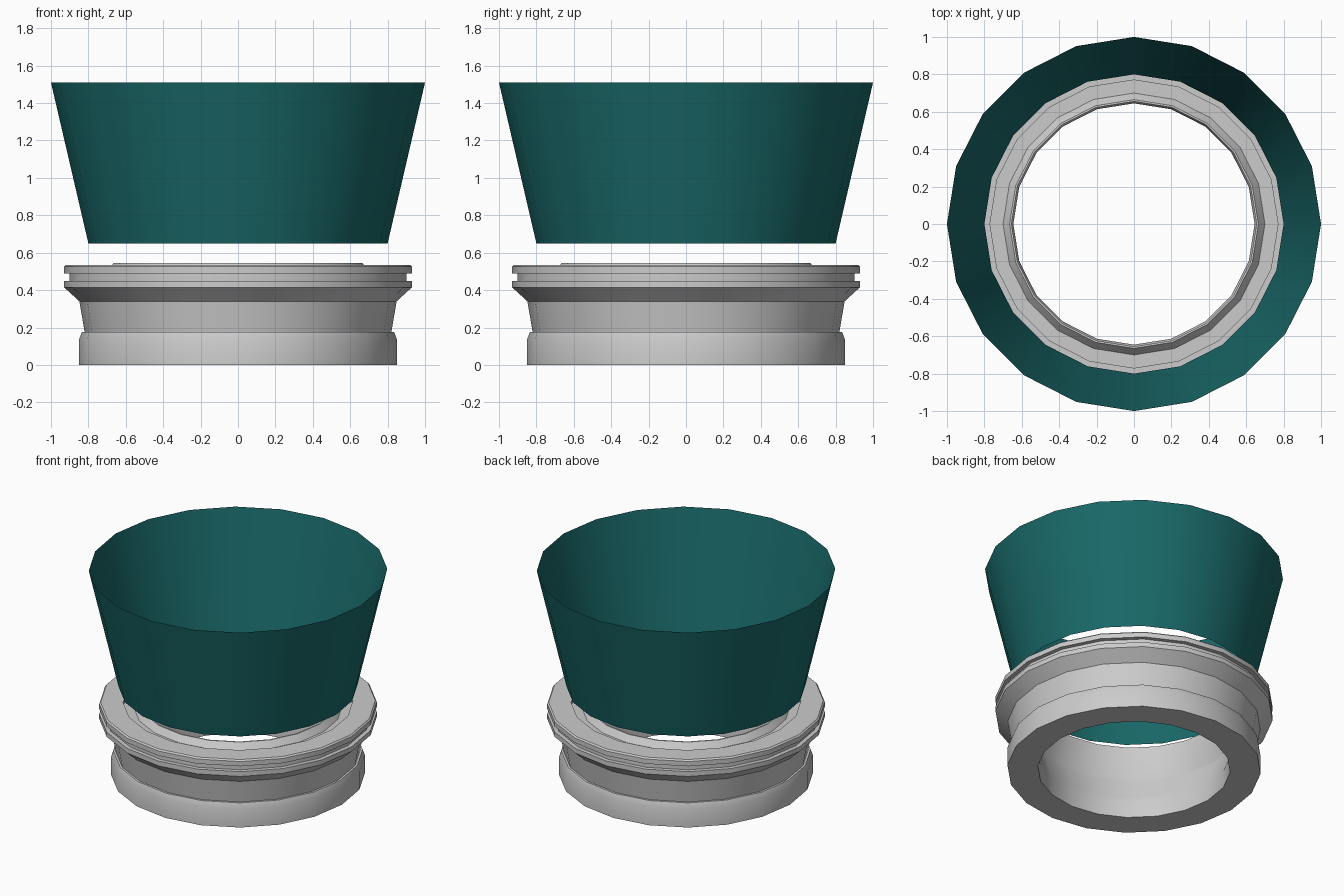
import bpy, bmesh, math

if "Cube" in bpy.data.objects:
    bpy.data.objects.remove(bpy.data.objects["Cube"])

SIDES = 20


def lathe(name, profile, closed):
    """Spin a (radius, height) profile around z."""
    bm = bmesh.new()
    rings = []
    for r, z in profile:
        rings.append([bm.verts.new((r * math.cos(2 * math.pi * i / SIDES),
                                    r * math.sin(2 * math.pi * i / SIDES), z))
                      for i in range(SIDES)])
    pairs = list(zip(rings, rings[1:]))
    if closed:
        pairs.append((rings[-1], rings[0]))
    for a, b in pairs:
        for i in range(SIDES):
            j = (i + 1) % SIDES
            bm.faces.new((a[i], a[j], b[j], b[i]))
    me = bpy.data.meshes.new(name)
    bm.to_mesh(me)
    bm.free()
    ob = bpy.data.objects.new(name, me)
    bpy.context.collection.objects.link(ob)
    bpy.ops.object.select_all(action='DESELECT')
    ob.select_set(True)
    bpy.context.view_layer.objects.active = ob
    bpy.ops.object.shade_smooth_by_angle(angle=math.radians(25))
    return ob


# Hollow base ring: outer wall upwards, grooved rim, then inner wall down
lathe("base_ring", [
    (0.85, 0.0), (0.85, 0.135), (0.835, 0.175), (0.82, 0.175),
    (0.848, 0.34), (0.93, 0.415), (0.93, 0.45), (0.90, 0.45),
    (0.90, 0.49), (0.93, 0.49), (0.93, 0.525), (0.92, 0.535),
    (0.77, 0.535), (0.77, 0.50), (0.70, 0.50), (0.665, 0.545),
    (0.655, 0.545), (0.655, 0.506), (0.70, 0.317), (0.655, 0.16),
    (0.645, 0.125), (0.645, 0.0)], True)

# Open, thin flared cone floating above the ring
cone = lathe("flared_cone", [(0.80, 0.65), (1.0, 1.51)], False)
mat = bpy.data.materials.new("teal")
mat.diffuse_color = (0.01, 0.14, 0.14, 1)
mat.use_nodes = True
mat.node_tree.nodes["Principled BSDF"].inputs["Base Color"].default_value = mat.diffuse_color
cone.data.materials.append(mat)
